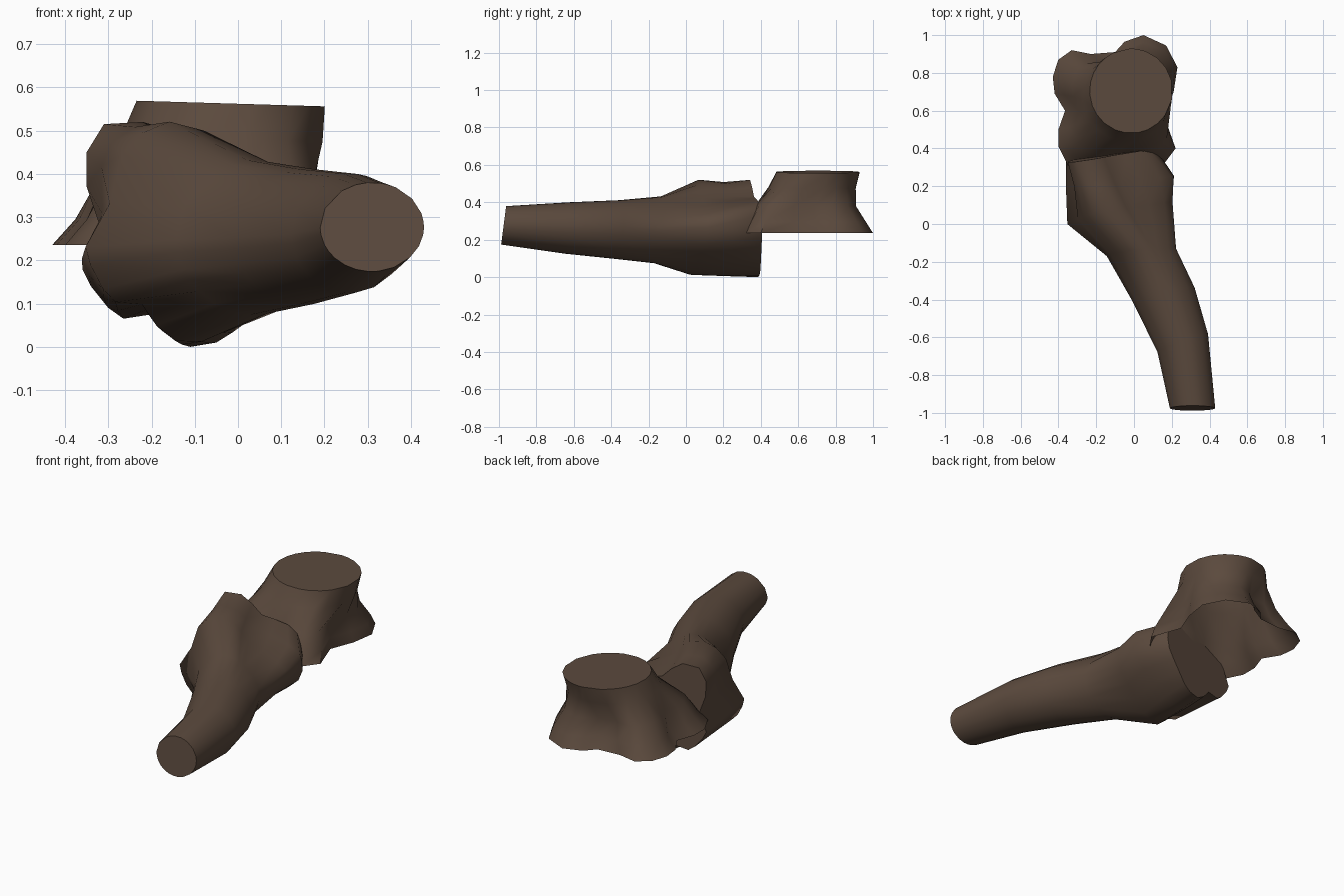
import bpy, bmesh, math

if "Cube" in bpy.data.objects:
    bpy.data.objects.remove(bpy.data.objects["Cube"])

bark = bpy.data.materials.new("dark brown bark")
bark.diffuse_color = (0.105, 0.068, 0.047, 1)
bark.use_nodes = True
bark.node_tree.nodes["Principled BSDF"].inputs["Base Color"].default_value = bark.diffuse_color


def loft(name, rings, close_start=True):
    """Skin a list of equal-length rings and close the ends."""
    bm = bmesh.new()
    vs = [[bm.verts.new(p) for p in ring] for ring in rings]
    n = len(vs[0])
    for a, b in zip(vs, vs[1:]):
        for i in range(n):
            bm.faces.new((a[i], a[(i + 1) % n], b[(i + 1) % n], b[i]))
    if close_start:
        bm.faces.new(vs[0])
    bm.faces.new(vs[-1])
    bmesh.ops.recalc_face_normals(bm, faces=bm.faces)
    me = bpy.data.meshes.new(name)
    bm.to_mesh(me)
    bm.free()
    me.materials.append(bark)
    ob = bpy.data.objects.new(name, me)
    bpy.context.collection.objects.link(ob)
    bpy.ops.object.select_all(action='DESELECT')
    bpy.context.view_layer.objects.active = ob
    ob.select_set(True)
    bpy.ops.object.shade_smooth_by_angle(angle=math.radians(55))
    return ob


def section(outline, pivot, centre, rx, ry, t, twist=0):
    """Blend an ellipse (t=0) with the lobed root outline (t=1), turned by twist."""
    pts = []
    for u, v in outline:
        du, dv = u - pivot[0], v - pivot[1]
        # the upper lobe turns further than the lower ones
        w = math.radians(twist * (.4 + .6 * min(1, max(0, dv / .15))))
        c, s = math.cos(w), math.sin(w)
        du, dv = du * c - dv * s, du * s + dv * c
        a = math.atan2(dv, du)
        eu, ev = centre[0] + rx * math.cos(a), centre[1] + ry * math.sin(a)
        pts.append((eu + (pivot[0] + du - eu) * t, ev + (pivot[1] + dv - ev) * t))
    return pts


# Stump: lobed root outline, open below, rising to a round cut
roots = [(.23, .83), (.17, .945), (.05, 1.0), (-.05, .965), (-.10, .91),
         (-.23, .90), (-.33, .92), (-.40, .87), (-.43, .78), (-.42, .69),
         (-.365, .60), (-.40, .50), (-.40, .41), (-.35, .31), (-.22, .30),
         (-.13, .33), (-.03, .33), (.05, .30), (.16, .32), (.22, .40),
         (.16, .57), (.21, .70)]
pivot = (-.09, .62)
stump = [[(x, y, .235) for x, y in roots]]
for s, z, t in ((.90, .295, 1), (.79, .38, .75)):
    inner = [(pivot[0] + (x - pivot[0]) * s, pivot[1] + (y - pivot[1]) * s)
             for x, y in roots]
    ring = section(inner, pivot, (-.07, .62), .27, .27, t)
    stump.append([(x + .02, y, z) for x, y in ring])
for z, cx, cy, rx, ry in ((.48, -.035, .674, .235, .235), (.562, -.015, .705, .22, .224)):
    ring = section(roots, pivot, (cx, cy), rx, ry, 0)
    stump.append([(x, y, z - .03 * x) for x, y in ring])
loft("stump", stump, close_start=False)

# Fallen trunk: lobed broken end, twisting and tapering along a bend to a round cut
broken = [(.10, .33), (.08, .38), (.03, .405), (-.04, .42), (-.11, .43),
          (-.16, .48), (-.22, .52), (-.31, .515), (-.35, .45), (-.35, .37),
          (-.32, .28), (-.36, .18), (-.34, .14), (-.30, .09), (-.265, .065),
          (-.20, .075), (-.16, .03), (-.11, .0), (-.05, .01), (-.01, .04),
          (.03, .10), (.07, .16), (.10, .21), (.11, .27)]
pivot = (-.09, .25)
trunk = []
for y, cx, cz, rx, rz, t, twist, lean_x, lean_z in (
        (.38, -.06, .25, .26, .22, 1, 0, .15, -.05),
        (.23, -.04, .25, .26, .22, .93, -13, .1, -.03),
        (.07, -.01, .25, .23, .2, .88, -26, .2, .1),
        (-.15, .05, .25, .18, .172, .06, -34, .1, .1),
        (-.37, .155, .255, .166, .157, 0, -34, .2, .1),
        (-.63, .258, .263, .134, .138, 0, -34, .35, .1),
        (-.975, .31, .277, .12, .103, 0, -34, 0, .13)):
    ring = section(broken, pivot, (cx, cz), rx, rz, t, twist)
    flare = {.23: 1.0, .07: .75}.get(y, 0)
    for i, (x, z) in enumerate(ring):
        if flare:  # widen the right flank, flatten the crest
            x += max(0, x + .05) * flare * .55
            z = min(z, .42 + (z - .42) * .68)
        ring[i] = (x, y + lean_x * (x - cx) + lean_z * (z - cz), z)
    trunk.append(ring)
loft("fallen_trunk", trunk)
